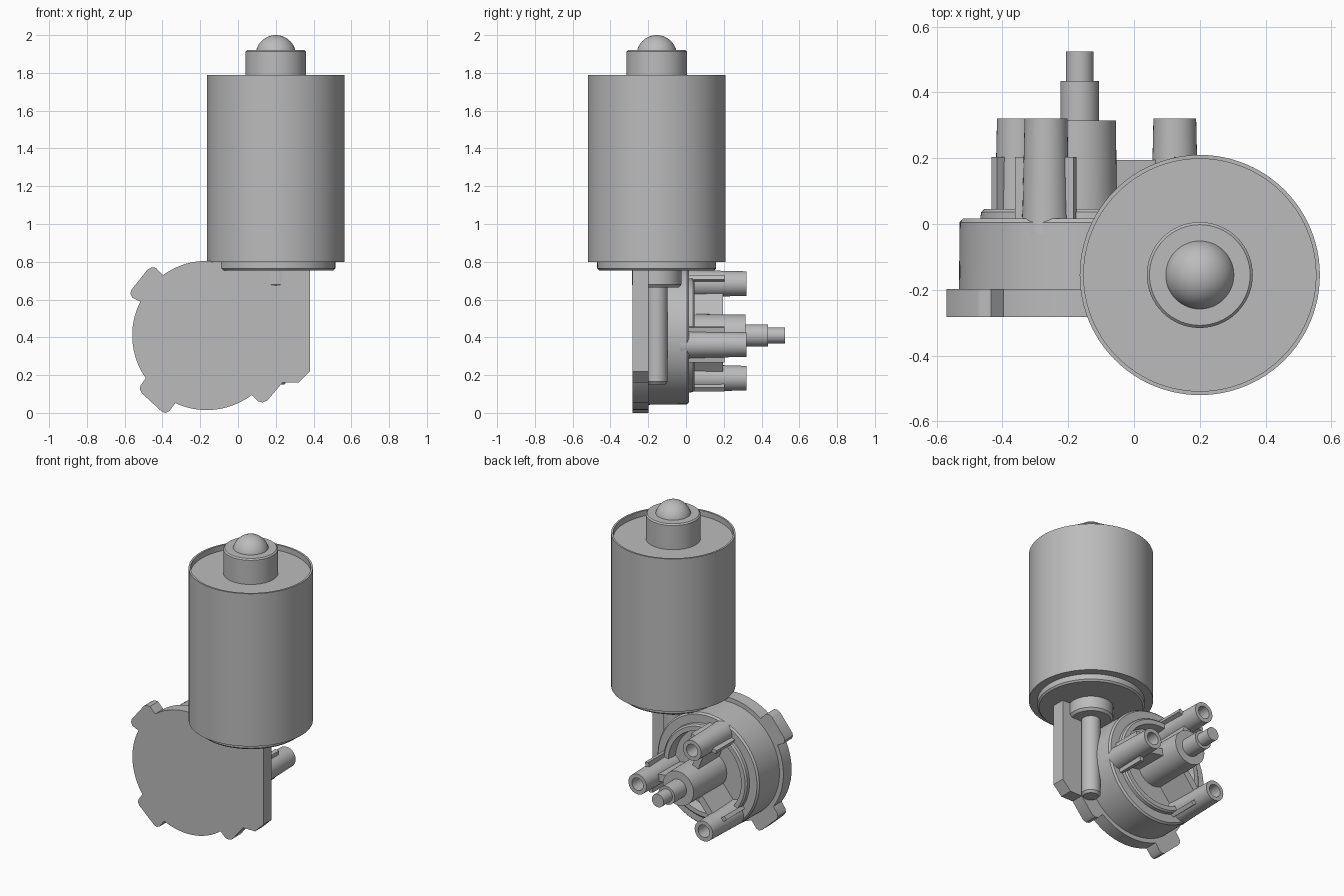
import bpy, bmesh, math
from mathutils import Vector, Matrix

cube = bpy.data.objects.get("Cube")
if cube:
    bpy.data.objects.remove(cube, do_unlink=True)

GREY = (0.5, 0.5, 0.5, 1.0)
mat = bpy.data.materials.new("plain grey")
mat.use_nodes = True
mat.diffuse_color = GREY
mat.node_tree.nodes["Principled BSDF"].inputs["Base Color"].default_value = GREY

GX, GZ = -0.165, 0.41      # gearbox axis (runs along y)
MX, MY = 0.2, -0.155       # motor axis (runs along z)


def finish(name, bm, smooth=True):
    """Turn a bmesh into a named, coloured object."""
    bmesh.ops.remove_doubles(bm, verts=bm.verts, dist=1e-5)
    bmesh.ops.recalc_face_normals(bm, faces=bm.faces)
    me = bpy.data.meshes.new(name)
    bm.to_mesh(me)
    bm.free()
    ob = bpy.data.objects.new(name, me)
    bpy.context.collection.objects.link(ob)
    me.materials.append(mat)
    if smooth:
        bpy.ops.object.select_all(action='DESELECT')
        ob.select_set(True)
        bpy.context.view_layer.objects.active = ob
        bpy.ops.object.shade_smooth_by_angle(angle=math.radians(35))
    return ob


def lathe(name, profile, x, other, axis, seg=64):
    """Revolve (radius, height) points about a vertical or a y-directed axis."""
    bm = bmesh.new()
    verts = [bm.verts.new((r, 0, h)) for r, h in profile]
    edges = [bm.edges.new(p) for p in zip(verts, verts[1:])]
    bmesh.ops.spin(bm, geom=verts + edges, cent=(0, 0, 0), axis=(0, 0, 1),
                   angle=math.tau, steps=seg, use_duplicate=False)
    if axis == 'Z':
        m = Matrix.Translation((x, other, 0))
    else:
        m = Matrix.Translation((x, 0, other)) @ Matrix.Rotation(-math.pi / 2, 4, 'X')
    bm.transform(m)
    return finish(name, bm)


def rib(name, a, b, width, y0, y1):
    """Upright wall between two (x, z) points, from depth y0 to y1."""
    d = Vector((b[0] - a[0], b[1] - a[1]))
    bm = bmesh.new()
    bmesh.ops.create_cube(bm, size=1)
    bmesh.ops.scale(bm, vec=(d.length, y1 - y0, width), verts=bm.verts)
    bm.transform(Matrix.Translation(((a[0] + b[0]) / 2, (y0 + y1) / 2, (a[1] + b[1]) / 2))
                 @ Matrix.Rotation(-math.atan2(d.y, d.x), 4, 'Y'))
    return finish(name, bm, False)


# Motor can with a recessed lid
lathe("motor_can", [(0, 0.80), (0.365, 0.80), (0.365, 1.79), (0.353, 1.79),
                    (0.353, 1.755), (0, 1.755)], MX, MY, 'Z', 96)
lathe("motor_lower_collar", [(0, 0.755), (0.305, 0.755), (0.315, 0.765),
                             (0.315, 0.81), (0, 0.81)], MX, MY, 'Z', 96)
# Bearing boss and domed cap
lathe("bearing_boss", [(0, 1.75), (0.161, 1.75), (0.161, 1.912), (0.153, 1.92),
                       (0, 1.92)], MX, MY, 'Z')
dome = [(0.107 * math.cos(t), 1.893 + 0.107 * math.sin(t))
        for t in [i * math.pi / 24 for i in range(12)]] + [(0, 2.0)]
lathe("dome_cap", dome, MX, MY, 'Z')

# Worm shaft tube hanging below the motor
lathe("worm_collar", [(0, 0.665), (0.118, 0.665), (0.131, 0.68), (0.131, 0.76),
                      (0, 0.76)], MX, MY, 'Z')
lathe("worm_tube", [(0, 0.15), (0.045, 0.15), (0.057, 0.165), (0.057, 0.70),
                    (0, 0.70)], MX, MY, 'Z', 40)


# Mounting plate: disc outline with three lugs and a square shoulder
def arc(a0, a1, r=0.395):
    n = max(2, int((a1 - a0) / 4))
    return [(GX + r * math.cos(math.radians(a0 + (a1 - a0) * i / n)),
             GZ + r * math.sin(math.radians(a0 + (a1 - a0) * i / n))) for i in range(n + 1)]


outline = [(0.38, 0.22), (0.38, 0.755)]
outline += arc(61, 126)
outline += [(-0.435, 0.768), (-0.458, 0.77), (-0.478, 0.76),
            (-0.565, 0.65), (-0.57, 0.63), (-0.56, 0.61)]
outline += arc(153, 215)
outline += [(-0.516, 0.145), (-0.52, 0.125), (-0.51, 0.105),
            (-0.405, 0.008), (-0.385, 0.0), (-0.365, 0.008)]
outline += arc(245, 307)
outline += [(0.105, 0.062), (0.13, 0.055), (0.155, 0.065), (0.235, 0.16), (0.32, 0.16)]
bm = bmesh.new()
face = bm.faces.new([bm.verts.new((x, -0.282, z)) for x, z in outline])
ext = bmesh.ops.extrude_face_region(bm, geom=[face], use_keep_orig=True)
bmesh.ops.translate(bm, vec=(0, 0.084, 0),
                    verts=[v for v in ext["geom"] if isinstance(v, bmesh.types.BMVert)])
finish("mounting_plate", bm)

# Gear housing with a raised ring around a sunken floor
lathe("gear_housing", [(0, -0.2), (0.367, -0.2), (0.365, 0.005), (0.355, 0.016),
                       (0.302, 0.016), (0.300, 0.036), (0.290, 0.045), (0.262, 0.045),
                       (0.255, -0.02), (0, -0.02)], GX, GZ, 'Y', 96)

# Stepped output shaft
lathe("output_shaft", [(0, -0.03), (0.114, -0.03), (0.110, 0.315), (0.059, 0.315),
                       (0.059, 0.435), (0.042, 0.435), (0.042, 0.525), (0, 0.525)],
      GX, GZ, 'Y', 48)

# Three hollow fixing posts, each with a web to the shaft and two side ribs
for i, deg in enumerate((-9.5, 110.5, 230.5), 1):
    c, s = math.cos(math.radians(deg)), math.sin(math.radians(deg))
    px, pz = GX + 0.293 * c, GZ + 0.293 * s
    lathe(f"fixing_post_{i}", [(0, -0.03), (0.075, -0.03), (0.071, 0.05), (0.065, 0.32),
                               (0.040, 0.32), (0.040, 0.22), (0, 0.22)], px, pz, 'Y', 40)
    rib(f"post_web_{i}", (GX + 0.08 * c, GZ + 0.08 * s),
        (GX + 0.25 * c, GZ + 0.25 * s), 0.045, -0.03, 0.195)
    rib(f"post_side_ribs_{i}", (px - 0.095 * s, pz + 0.095 * c),
        (px + 0.095 * s, pz - 0.095 * c), 0.026, 0.0, 0.203)
